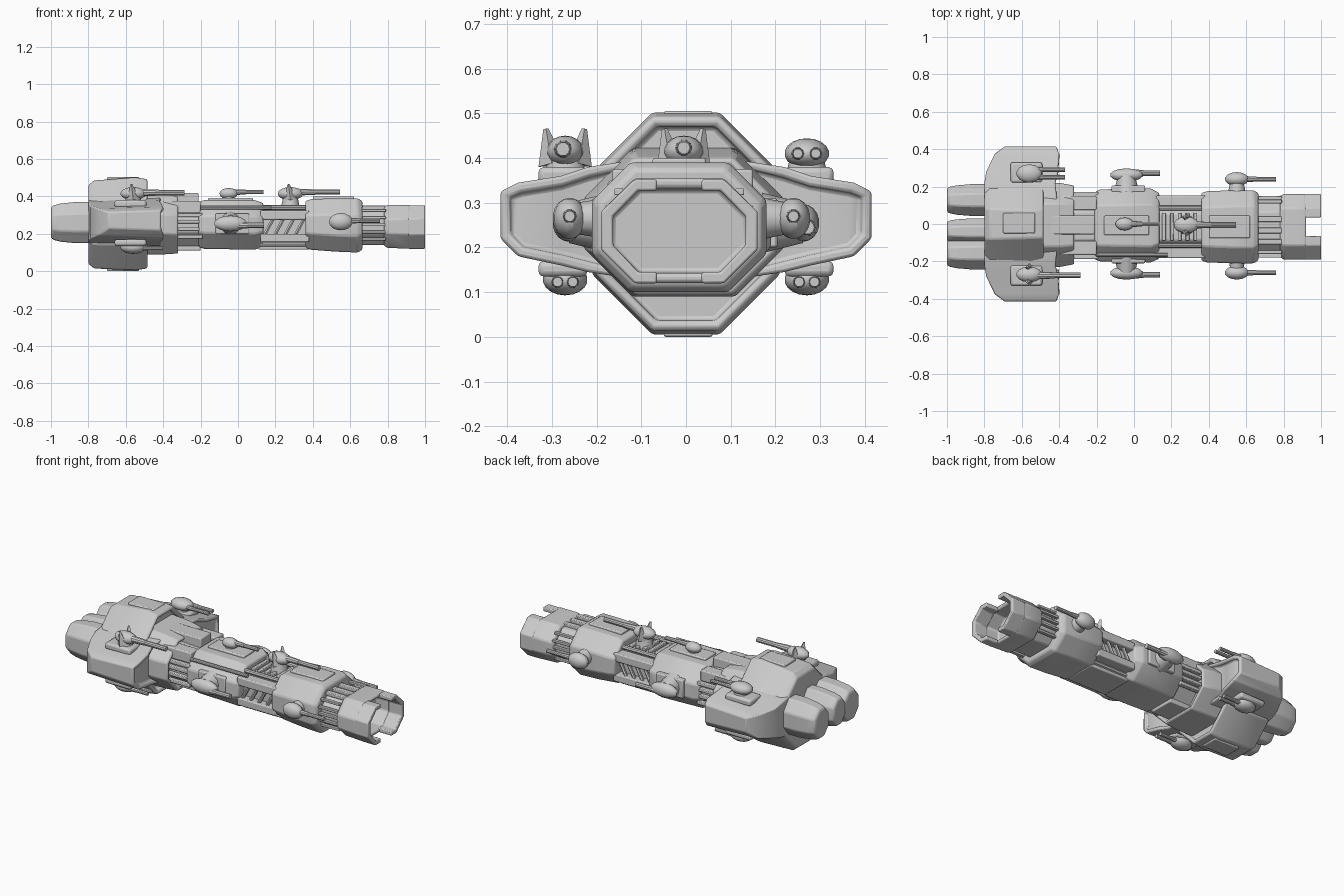
import bpy, bmesh, math
from mathutils import Vector

if "Cube" in bpy.data.objects:
    bpy.data.objects.remove(bpy.data.objects["Cube"])


def finish(name, bm, bevel=0.008):
    me = bpy.data.meshes.new(name)
    bm.to_mesh(me)
    bm.free()
    ob = bpy.data.objects.new(name, me)
    bpy.context.collection.objects.link(ob)
    if bevel:
        m = ob.modifiers.new("soft_edges", 'BEVEL')
        m.width, m.segments, m.limit_method = bevel, 2, 'ANGLE'
    bpy.ops.object.select_all(action='DESELECT')
    ob.select_set(True)
    bpy.context.view_layer.objects.active = ob
    bpy.ops.object.shade_smooth_by_angle(angle=math.radians(35))
    return ob


def loft(name, rings, recess=None, bevel=0.008):
    """Skin closed rings; recess=(rim, depth) hollows the +x end."""
    bm = bmesh.new()
    vs = [[bm.verts.new(p) for p in r] for r in rings]
    n = len(vs[0])
    for a, b in zip(vs, vs[1:]):
        for i in range(n):
            bm.faces.new((a[i], a[(i + 1) % n], b[(i + 1) % n], b[i]))
    bm.faces.new(vs[0])
    bm.faces.new(vs[-1])
    bmesh.ops.recalc_face_normals(bm, faces=bm.faces)
    if recess:
        bm.normal_update()
        fs = [f for f in bm.faces if f.normal.x > 0.75]
        bmesh.ops.inset_region(bm, faces=fs, thickness=recess[0])
        bmesh.ops.inset_region(bm, faces=fs, thickness=0.004, depth=-recess[1])
    return finish(name, bm, bevel)


def octo(x, y0, y1, z0, z1, cy, cz):
    return [(x, y0 + cy, z0), (x, y1 - cy, z0), (x, y1, z0 + cz), (x, y1, z1 - cz),
            (x, y1 - cy, z1), (x, y0 + cy, z1), (x, y0, z1 - cz), (x, y0, z0 + cz)]


def hull(name, secs, recess=None):
    return loft(name, [octo(*s) for s in secs], recess)


def box(name, x0, x1, y0, y1, z0, z1, bevel=0.006):
    return loft(name, [[(x, y0, z0), (x, y1, z0), (x, y1, z1), (x, y0, z1)]
                       for x in (x0, x1)], None, bevel)


def rod(name, a, b, r, r2=None, seg=10):
    a, b = Vector(a), Vector(b)
    bm = bmesh.new()
    bmesh.ops.create_cone(bm, cap_ends=True, segments=seg, radius1=r,
                          radius2=r if r2 is None else r2, depth=(b - a).length)
    q = Vector((0, 0, 1)).rotation_difference(b - a)
    for v in bm.verts:
        v.co = q @ v.co + (a + b) / 2
    return finish(name, bm, 0)


def blob(name, c, s):
    bm = bmesh.new()
    bmesh.ops.create_uvsphere(bm, u_segments=14, v_segments=9, radius=1)
    for v in bm.verts:
        v.co = Vector(v.co[i] * s[i] + c[i] for i in range(3))
    return finish(name, bm, 0)


def turret(name, c, base, size, tip, barrels, r=0.011, fins=False):
    """Pod at c on a pedestal reaching to base, barrels pointing +x to tip."""
    blob(name + "_pod", c, size)
    rod(name + "_pedestal", base, c, size[0] * 0.75, size[0] * 0.5, 12)
    for dy, dz in barrels:
        p = (c[0], c[1] + dy, c[2] + dz)
        rod(name + "_sleeve", p, (c[0] + (tip - c[0]) * 0.5, p[1], p[2]), r * 1.5, r * 1.1)
        rod(name + "_barrel", p, (tip, p[1], p[2]), r)
    if fins:
        for s in (-1, 1):
            rod(name + "_fin", (c[0], c[1] + s * 0.03, c[2] - 0.03),
                (c[0] - 0.01, c[1] + s * 0.043, c[2] + 0.05), 0.03, 0.006, 4)


# Muzzle: hollow barrel plus two C-shaped prongs
hull("muzzle_barrel", [(0.78, -.175, .15, .135, .345, .07, .07), (0.80, -.19, .16, .125, .355, .075, .075),
                       (0.92, -.19, .16, .12, .355, .075, .075)], (0.024, 0.09))
C = [(.05, .12), (.10, .12), (.175, .195), (.175, .28), (.10, .352), (.05, .352),
     (.05, .327), (.092, .327), (.148, .27), (.148, .205), (.092, .145), (.05, .145)]
for s in (-1, 1):
    loft("muzzle_prong", [[(x, s * y - .015, z) for y, z in C] for x in (.91, 1.0)], None, 0.005)

# Front neck with cooling slats
hull("front_neck_core", [(0.64, -.155, .125, .14, .335, .06, .06), (0.80, -.155, .125, .14, .335, .06, .06)])
for s in (-1, 1):
    for i in range(5):
        z = 0.165 + i * 0.038
        w = .155 if 0 < i < 4 else .135
        box("neck_slat", .65, .79, s * w - .025, s * w - .005, z, z + .015, 0.003)
for y in (-.09, -.03, .03):
    box("neck_top_slat", .65, .79, y - .02, y + .01, .33, .352, 0.004)

# Front collar
hull("front_collar", [(0.36, -.195, .165, .125, .375, .08, .08), (0.39, -.205, .175, .115, .385, .085, .085),
                      (0.52, -.21, .18, .105, .39, .085, .085), (0.64, -.21, .18, .10, .39, .085, .085),
                      (0.665, -.195, .165, .115, .375, .08, .08)])
box("collar_top_plate", .40, .62, -.075, .045, .37, .40)

# Truss waist
hull("waist_core", [(0.10, -.135, .105, .13, .335, .05, .05), (0.40, -.135, .105, .13, .335, .05, .05)])
box("waist_keel", .11, .38, -.115, .085, .115, .16)
for s in (-1, 1):
    def Y(v): return s * v - .015
    y0, y1 = sorted((Y(.10), Y(.168)))
    box("waist_lower_rail", .12, .38, y0, y1, .155, .20)
    box("waist_upper_rail", .12, .38, y0, y1, .275, .325)
    for i in range(4):
        x = .14 + i * .055
        rod("waist_brace", (x, Y(.145), .19), (x + .05, Y(.145), .285), .010, seg=6)
    for z in (.145, .34):
        rod("waist_pipe", (.12, Y(.10), z), (.38, Y(.10), z), .013, seg=8)
for i in range(5):
    box("waist_top_rib", .15 + i * .042, .17 + i * .042, -.09, .06, .32, .352, 0.004)

# Middle block
hull("middle_block", [(-.21, -.19, .17, .13, .37, .08, .08), (-.18, -.20, .185, .12, .38, .085, .085),
                      (.09, -.205, .19, .115, .38, .085, .085), (.135, -.185, .165, .13, .365, .08, .08)])
box("middle_top_plate", -.16, .08, -.06, .045, .37, .392)
for s in (-1, 1):
    box("middle_side_plate", -.12, .06, s * .19 - .02, s * .19 + .015, .20, .31)

# Rear neck with slats
hull("rear_neck_core", [(-.36, -.165, .145, .13, .37, .08, .08), (-.18, -.165, .145, .13, .36, .08, .08)])
for s in (-1, 1):
    for z in (.175, .215, .255, .29):
        box("rear_neck_slat", -.34, -.19, s * .165 - .022, s * .165 + .006, z, z + .02, 0.004)
    box("rear_shoulder", -.40, -.20, s * .12 - .045, s * .12 + .03, .31, .375)
box("rear_spine", -.50, -.21, -.055, .045, .34, .418)
box("rear_keel", -.45, -.20, -.09, .07, .11, .18)

# Rear collar and bulky stern
hull("rear_collar", [(-.55, -.23, .22, .09, .425, .11, .11), (-.40, -.23, .22, .09, .415, .11, .11),
                     (-.32, -.215, .205, .095, .40, .10, .10)], (0.02, 0.02))
hull("stern_hood", [(-.80, -.20, .20, .04, .46, .12, .12), (-.77, -.21, .21, .015, .485, .13, .13),
                    (-.55, -.21, .21, .005, .502, .135, .135), (-.485, -.21, .21, .015, .492, .135, .135)],
     (0.022, 0.03))
for z0, z1 in ((.0, .03), (.475, .505)):
    box("hood_ridge", -.70, -.53, -.05, .06, z0, z1)

# Side wings, lofted outwards
W = [(.12, -.80, -.41, .13, .395), (.22, -.80, -.42, .145, .38), (.28, -.79, -.405, .16, .36),
     (.375, -.745, -.40, .18, .345), (.415, -.69, -.415, .22, .325)]
for s in (-1, 1):
    loft("side_wing", [[(x0, s * y, z0 + .01), (x1, s * y, z0), (x1, s * y, z1), (x0, s * y, z1 - .01)]
                       for y, x0, x1, z0, z1 in W], (0.022, 0.02), 0.01)
    y0, y1 = sorted((s * .22, s * .33))
    for z0, z1 in ((.135, .17), (.34, .38)):
        box("wing_turret_pad", -.66, -.49, y0, y1, z0, z1, 0.012)

# Engines
for name, y, z, wy, wz in (("left_engine", .128, .265, .085, .105), ("right_engine", -.155, .265, .088, .105),
                           ("middle_engine", -.04, .27, .07, .095)):
    rings = []
    for x, k in ((-.76, 1), (-.87, 1), (-.95, .92), (-.99, .82), (-1.0, .7)):
        rings.append(octo(x, y - wy * k, y + wy * k, z - wz * k - .01, z + wz * k, wy * k * .6, wz * k * .6))
    loft(name, rings, None, 0.015)

# Wing turrets, above and below
pod = (.07, .042, .035)
turret("left_top_turret", (-.56, .27, .41), (-.56, .27, .34), (.07, .05, .034), -.37, ((-.02, 0), (.02, 0)))
turret("right_top_turret", (-.56, -.27, .415), (-.56, -.27, .34), pod, -.285, ((-.005, .005),), .015, True)
for s in (-1, 1):
    turret("lower_turret", (-.56, s * .27, .128), (-.56, s * .27, .18), (.07, .05, .035), -.40,
           ((-.017, -.005), (.017, -.005)))
    # Hull side turrets
    turret("middle_side_turret", (-.04, s * .262, .255), (-.04, s * .17, .255), (.09, .036, .042), .14,
           ((.01 * s, -.01),), .015)
    turret("front_side_turret", (.55, s * .25 - .01, .265), (.55, s * .16, .265), (.065, .038, .046), .76,
           ((0, .005),), .012)

# Dorsal turrets
turret("rear_dorsal_turret", (-.05, 0, .415), (-.05, 0, .36), (.05, .035, .03), .135, ((0, .008),), .012)
turret("front_dorsal_turret", (.28, -.005, .415), (.28, -.005, .33), (.07, .045, .035), .545, ((0, .008),), .014, True)
rod("small_dorsal_gun", (-.2, -.165, .34), (.18, -.165, .34), .011)
